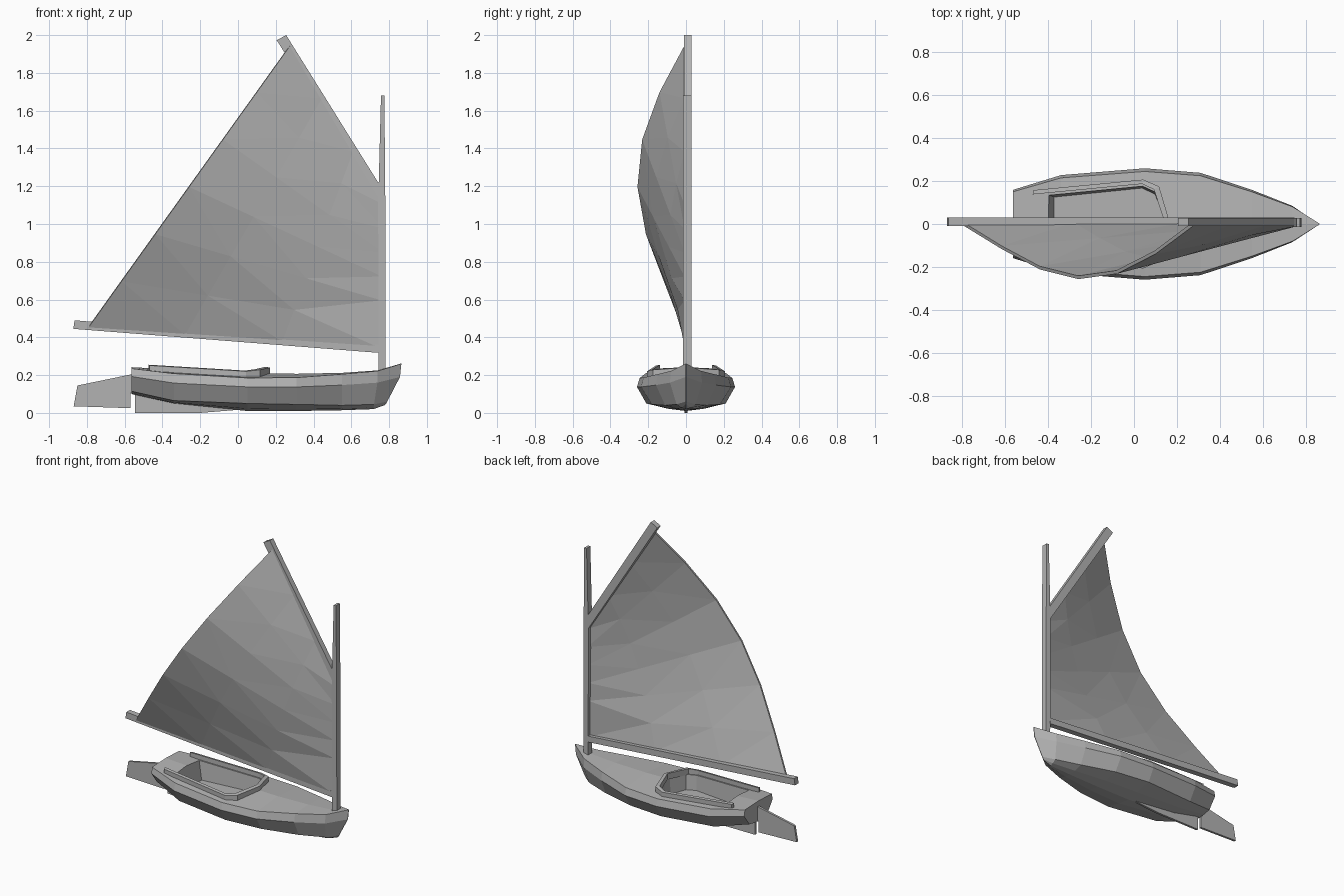
import bpy, bmesh, math
from mathutils import Vector

cube = bpy.data.objects.get("Cube")
if cube:
    bpy.data.objects.remove(cube)

grey = bpy.data.materials.new("plain grey")
grey.use_nodes = True
grey.diffuse_color = (0.45, 0.45, 0.45, 1)
grey.node_tree.nodes["Principled BSDF"].inputs["Base Color"].default_value = (0.45, 0.45, 0.45, 1)


def make(name, verts, faces):
    bm = bmesh.new()
    vs = [bm.verts.new(v) for v in verts]
    for f in faces:
        bm.faces.new([vs[i] for i in f])
    bmesh.ops.remove_doubles(bm, verts=bm.verts, dist=0.0005)
    bmesh.ops.recalc_face_normals(bm, faces=bm.faces)
    mesh = bpy.data.meshes.new(name)
    bm.to_mesh(mesh)
    bm.free()
    mesh.materials.append(grey)
    obj = bpy.data.objects.new(name, mesh)
    bpy.context.collection.objects.link(obj)
    return obj


def loft(name, rings):
    """Skin closed rings of equal length and cap both ends."""
    n = len(rings[0])
    faces = [(r * n + i, r * n + (i + 1) % n, (r + 1) * n + (i + 1) % n, (r + 1) * n + i)
             for r in range(len(rings) - 1) for i in range(n)]
    faces += [range(n), range((len(rings) - 1) * n, len(rings) * n)]
    return make(name, [p for ring in rings for p in ring], faces)


def plate(name, outline, y0, y1):
    """Side outline in x, z given thickness across y."""
    return loft(name, [[(x, y, z) for x, z in outline] for y in (y0, y1)])


def apply(obj, kind, **settings):
    mod = obj.modifiers.new(kind, kind)
    for key, value in settings.items():
        setattr(mod, key, value)
    bpy.context.view_layer.objects.active = obj
    bpy.ops.object.modifier_apply(modifier=mod.name)


# Hull stations: x, rake, deck half width, deck edge z, bilge half width, bilge z, keel z, deck centre z
stations = [
    (-0.565, 0, 0.15, 0.235, 0.10, 0.115, 0.10, 0.242),
    (-0.34, 0, 0.215, 0.208, 0.17, 0.065, 0.05, 0.23),
    (0.05, 0, 0.245, 0.185, 0.21, 0.05, 0.01, 0.212),
    (0.31, 0, 0.225, 0.187, 0.18, 0.045, 0.01, 0.207),
    (0.55, 0, 0.15, 0.205, 0.11, 0.04, 0.014, 0.212),
    (0.74, 0.02, 0.08, 0.222, 0.05, 0.045, 0.02, 0.225),
    (0.865, 0.075, 0.002, 0.26, 0.002, 0.06, 0.04, 0.262),
]
rings = []
for x, rake, wd, zd, wb, zb, zk, zc in stations:
    side = [(x, wd, zd), (x - rake * 0.1, wd * 1.06, zd * 0.65 + zb * 0.35),
            (x - rake, wb, zb), (x - rake * 1.1, wb * 0.45, zk * 0.7 + zb * 0.3)]
    rings.append([(x, 0, zc)] + side + [(x - rake * 1.2, 0, zk)]
                 + [(a, -b, c) for a, b, c in reversed(side)])
hull = loft("hull", rings)

# Cockpit well cut into the deck
half = [(-0.4, 0.135), (0.04, 0.18), (0.105, 0.15), (0.15, 0.03)]
well = half + [(x, -y) for x, y in reversed(half)]
cutter = loft("cockpit_cutter", [[(x * s, y * s, z) for x, y in well]
                                 for z, s in ((0.09, 0.93), (0.3, 1.03))])
cutter.hide_render = True
apply(hull, "BOOLEAN", object=cutter, operation="DIFFERENCE", solver="EXACT")
bpy.data.objects.remove(cutter)

# Coaming rails around the cockpit
for label, s in (("left", 1), ("right", -1)):
    path = [(-0.47, 0.148, 0.243), (0.04, 0.197, 0.212), (0.105, 0.168, 0.22), (0.157, 0, 0.232)]
    sections = []
    for i, (x, y, z) in enumerate(path):
        out = Vector((0.25, 1, 0)) * 0.01 if i < 2 else Vector((1, 0.6 if i == 2 else 0, 0)) * 0.012
        ring = []
        for k, dz in ((-1, -0.03), (1, -0.03), (1, 0.008), (-1, 0.012)):
            ring.append((x + k * out.x, s * (y + k * out.y), z + dz))
        sections.append(ring)
    loft("coaming_" + label, sections)

# Rudder and skeg
plate("rudder", [(-0.87, 0.035), (-0.85, 0.145), (-0.56, 0.205), (-0.56, 0.115),
                 (-0.57, 0.1), (-0.57, 0.025)], -0.008, 0.008)
plate("skeg", [(-0.545, 0), (-0.2, 0), (0.05, 0.02), (-0.3, 0.07), (-0.545, 0.115)], -0.008, 0.008)

# Spars
plate("mast", [(0.745, 0.19), (0.782, 0.19), (0.78, 1.1), (0.775, 1.68), (0.757, 1.68), (0.742, 1.1)],
      -0.015, 0.028)
plate("boom", [(-0.872, 0.445), (-0.865, 0.49), (0.748, 0.36), (0.745, 0.318)], -0.01, 0.03)
plate("gaff", [(0.205, 1.973), (0.255, 2.0), (0.745, 1.215), (0.775, 1.1), (0.755, 1.1)], -0.01, 0.028)

# Billowing sail, stretched between its four corners
tack, clew = Vector((0.75, 0, 0.345)), Vector((-0.795, 0, 0.45))
throat, peak = Vector((0.772, 0, 1.1)), Vector((0.275, 0, 1.945))
cols, rows = 3, 6
grid = []
for r in range(rows + 1):
    v = r / rows
    for c in range(cols + 1):
        u = c / cols
        p = tack.lerp(clew, u).lerp(throat.lerp(peak, u), v)
        p.y = -0.25 * math.sin(math.pi * v ** 1.08) * u
        grid.append(p)
quads = [(i, i + 1, i + cols + 2, i + cols + 1)
         for r in range(rows) for i in range(r * (cols + 1), r * (cols + 1) + cols)]
sail = make("sail", grid, quads)
apply(sail, "SOLIDIFY", thickness=0.016, offset=0)
apply(sail, "TRIANGULATE")
